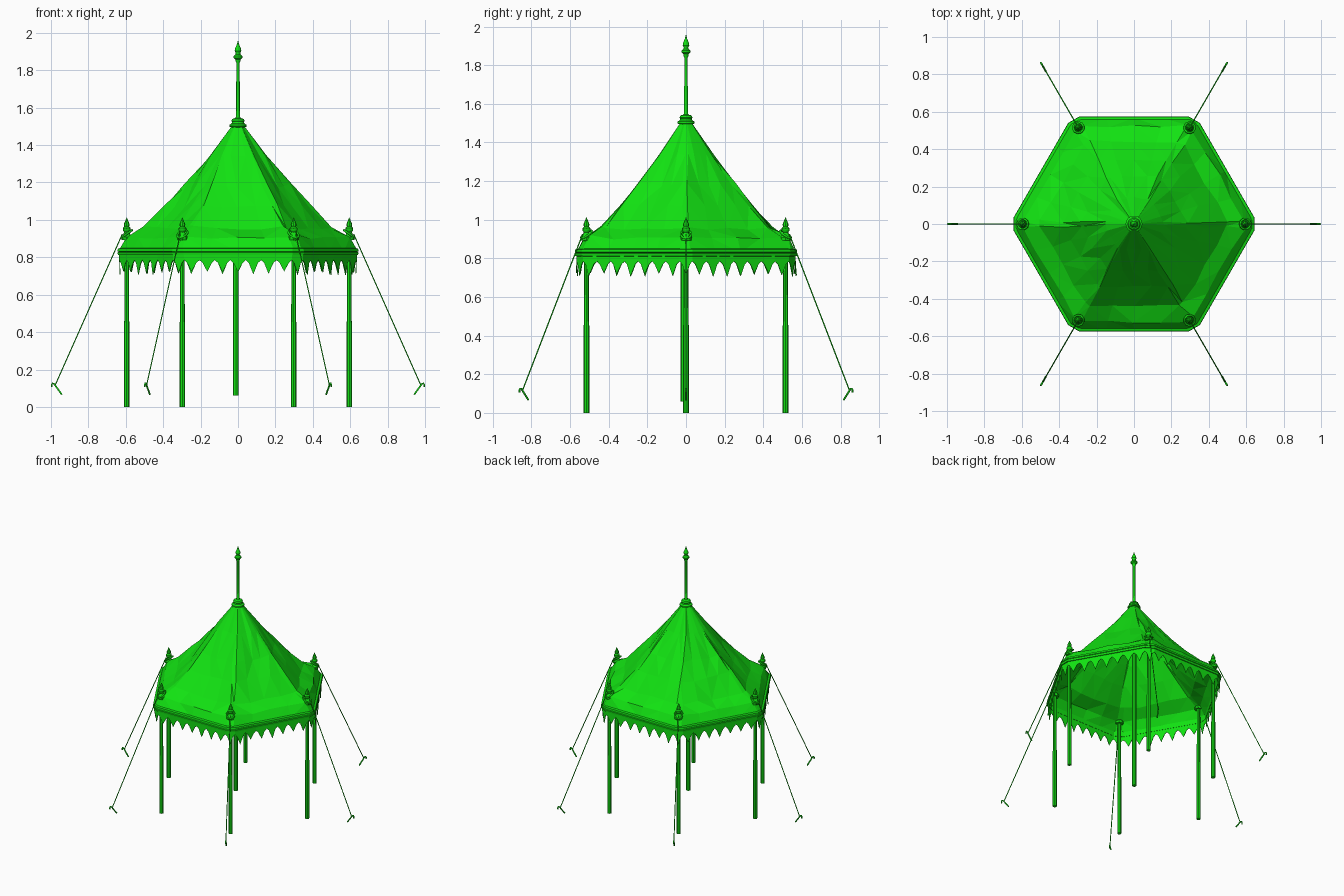
import bpy, bmesh, math, random
from mathutils import Vector

random.seed(4)
if "Cube" in bpy.data.objects:
    bpy.data.objects.remove(bpy.data.objects["Cube"], do_unlink=True)

GREEN = (0.006, 0.76, 0.006, 1)
mat = bpy.data.materials.new("tent green")
mat.use_nodes = True
mat.diffuse_color = GREEN
mat.node_tree.nodes["Principled BSDF"].inputs["Base Color"].default_value = GREEN


def finish(name, bm, smooth=False, recalc=True):
    if recalc:
        bmesh.ops.recalc_face_normals(bm, faces=bm.faces)
    mesh = bpy.data.meshes.new(name)
    bm.to_mesh(mesh)
    bm.free()
    mesh.materials.append(mat)
    ob = bpy.data.objects.new(name, mesh)
    bpy.context.collection.objects.link(ob)
    if smooth:
        bpy.ops.object.select_all(action="DESELECT")
        bpy.context.view_layer.objects.active = ob
        ob.select_set(True)
        bpy.ops.object.shade_smooth_by_angle(angle=math.radians(40))
    return ob


def bridge(bm, rings):
    n = len(rings[0])
    for low, high in zip(rings, rings[1:]):
        for i in range(n):
            j = (i + 1) % n
            bm.faces.new((low[i], low[j], high[j], high[i]))


def lathe(name, profile, x=0, y=0, sides=10):
    bm = bmesh.new()
    rings = []
    for r, z in profile:
        ring = []
        for k in range(sides):
            a = math.tau * k / sides
            ring.append(bm.verts.new((x + r * math.cos(a), y + r * math.sin(a), z)))
        rings.append(ring)
    bridge(bm, rings)
    bm.faces.new(rings[0])
    bm.faces.new(rings[-1])
    return finish(name, bm, True)


def tube(name, points, radius):
    cu = bpy.data.curves.new(name, "CURVE")
    cu.dimensions = "3D"
    cu.bevel_depth = radius
    cu.bevel_resolution = 1
    cu.use_fill_caps = True
    sp = cu.splines.new("POLY")
    sp.points.add(len(points) - 1)
    for p, co in zip(sp.points, points):
        p.co = (*co, 1)
    cu.materials.append(mat)
    ob = bpy.data.objects.new(name, cu)
    bpy.context.collection.objects.link(ob)
    return ob


def polar(r, angle, z):
    return Vector((r * math.cos(angle), r * math.sin(angle), z))


def hexagon(r, z, steps, chamfer=0.06, sag=0.0):
    """Six-sided outline with cut corners; sag lowers the middle of each side."""
    pts = []
    for k in range(6):
        a = polar(r, math.tau * k / 6, z)
        b = polar(r, math.tau * (k + 1) / 6, z)
        for s in range(steps + 1):
            t = chamfer + (1 - 2 * chamfer) * s / steps
            p = a.lerp(b, t)
            p.z -= sag * math.sin(math.pi * t)
            pts.append(p)
    return pts


# Roof canvas: six slightly wrinkled panels sweeping up to the mast
bm = bmesh.new()
rings = []
roof = [(0.655, 0.83, 0), (0.605, 0.915, 0.012), (0.51, 0.965, 0.012),
        (0.39, 1.08, 0.008), (0.29, 1.185, 0.005), (0.16, 1.34, 0), (0.02, 1.52, 0)]
for i, (r, z, sag) in enumerate(roof):
    ring = []
    for p in hexagon(r, z, 4, 0.04, sag):
        if 0 < i < len(roof) - 1:
            w = 0.008
            p += Vector((random.uniform(-w, w), random.uniform(-w, w), random.uniform(-w, w)))
        ring.append(bm.verts.new(p))
    rings.append(ring)
bridge(bm, rings)
bmesh.ops.triangulate(bm, faces=bm.faces)
finish("roof_canvas", bm, recalc=False)

# Double trim band around the eave
bm = bmesh.new()
rings = [[bm.verts.new(p) for p in hexagon(r, z, 1)] for r, z in
         [(0.648, 0.81), (0.662, 0.812), (0.664, 0.826), (0.656, 0.828),
          (0.664, 0.832), (0.662, 0.846), (0.645, 0.85)]]
bridge(bm, rings + [rings[0]])
finish("eave_trim", bm)

# Hanging valance cut into pointed teeth
bm = bmesh.new()
outline = hexagon(0.655, 0, 7)
for i, a in enumerate(outline):
    b = outline[(i + 1) % len(outline)]
    outward = ((a + b) / 2).normalized()
    sway = random.uniform(-0.005, 0.008)
    depth = random.uniform(0.705, 0.725)
    verts = []
    for t, z in [(0, 0.825), (0, 0.785), (0.2, 0.77), (0.5, depth),
                 (0.8, 0.77), (1, 0.785), (1, 0.825)]:
        p = a.lerp(b, t) + outward * sway * max(0, 0.785 - z) / 0.07
        verts.append(bm.verts.new((p.x, p.y, z)))
    bm.faces.new(verts)
valance = finish("valance", bm, recalc=False)
mod = valance.modifiers.new("cloth thickness", "SOLIDIFY")
mod.thickness = 0.004

# Centre pole and the mast with its collar and finial
lathe("centre_pole", [(0.016, 0.06), (0.016, 0.8), (0.013, 1.5)], -0.012, -0.012, 8)
lathe("mast", [(0.02, 1.49), (0.046, 1.498), (0.046, 1.508), (0.034, 1.516), (0.032, 1.525),
               (0.036, 1.53), (0.03, 1.54), (0.013, 1.545), (0.01, 1.56), (0.009, 1.84),
               (0.014, 1.85), (0.014, 1.858), (0.024, 1.866), (0.024, 1.876), (0.013, 1.885),
               (0.012, 1.893), (0.018, 1.903), (0.015, 1.918), (0.006, 1.938), (0.001, 1.957)])

for k in range(6):
    a = math.tau * k / 6
    c = polar(0.595, a, 0)
    # Corner pole and its turned finial above the canvas
    lathe(f"corner_pole_{k}", [(0.015, 0), (0.015, 0.45), (0.013, 0.46), (0.012, 0.9)], c.x, c.y, 8)
    lathe(f"pole_finial_{k}", [(0.028, 0.892), (0.03, 0.908), (0.02, 0.918), (0.014, 0.935),
                               (0.021, 0.945), (0.021, 0.956), (0.013, 0.964), (0.016, 0.975),
                               (0.01, 0.99), (0.001, 1.012)], c.x, c.y, 8)
    # Rope looped round the finial
    loop = [c + polar(0.028, a + math.tau * s / 10, 0.925 - 0.02 * math.cos(math.tau * s / 10))
            for s in range(11)]
    tube(f"rope_loop_{k}", loop, 0.006)
    # Guy rope and hooked ground peg
    tube(f"guy_rope_{k}", [polar(0.618, a, 0.925), polar(0.978, a, 0.115)], 0.0032)
    tube(f"ground_peg_{k}", [polar(r, a, z) for r, z in
                             [(0.942, 0.066), (0.975, 0.112), (0.984, 0.124),
                              (0.992, 0.126), (0.996, 0.118), (0.995, 0.106)]], 0.005)
